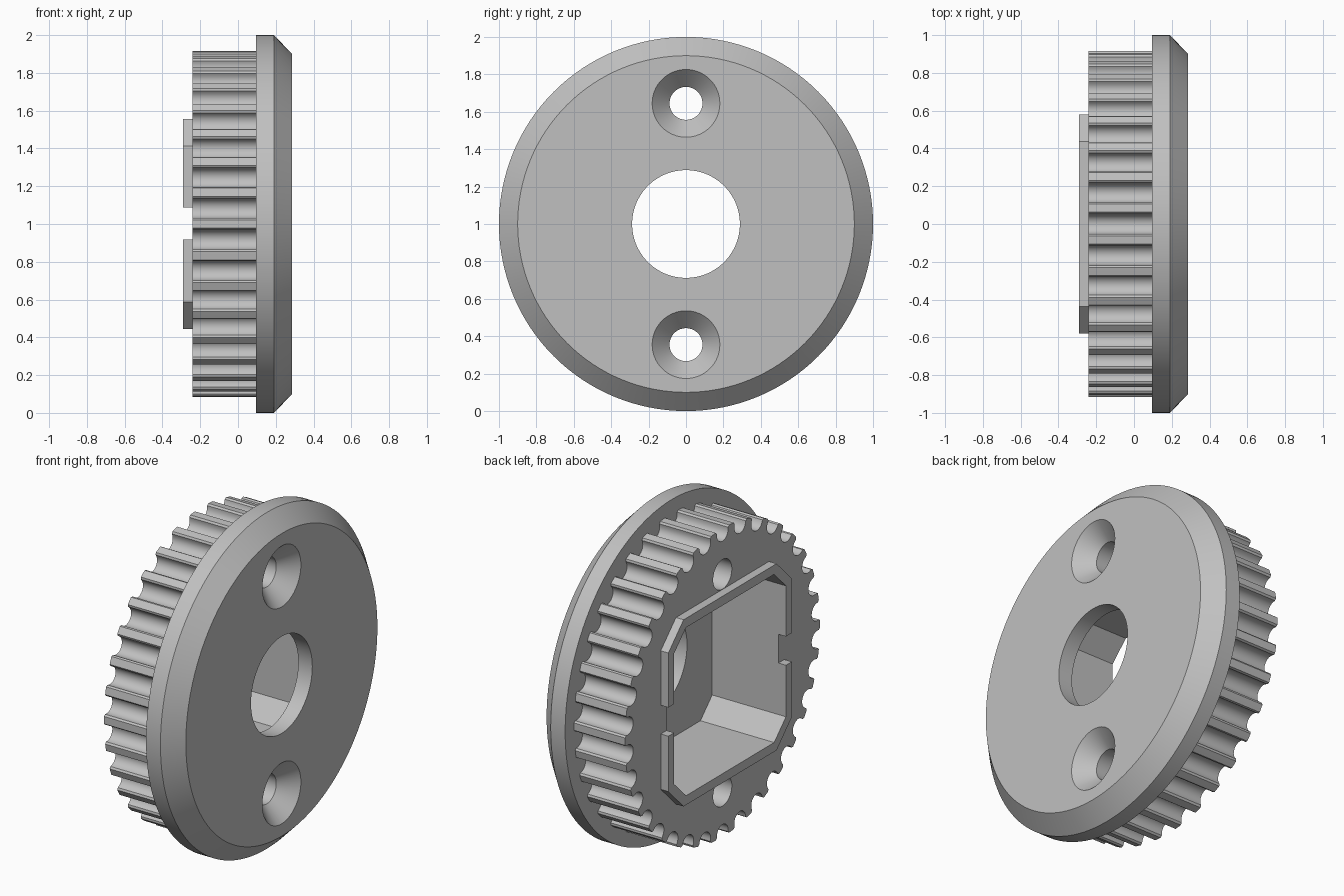
import bpy
import bmesh
from math import sin, cos, pi, radians

cube = bpy.data.objects.get("Cube")
if cube:
    bpy.data.objects.remove(cube, do_unlink=True)

# Sizes along and around the x axis
MID = 1.0
TEETH = 34
TIP_R, GROOVE_R, GROOVE_DEPTH = 0.917, 0.053, 0.075
BACK, GEAR_BACK, GEAR_FRONT, BEVEL, FRONT = -0.29, -0.24, 0.095, 0.19, 0.287
SCREW_Z = 0.645

grey = bpy.data.materials.new("plain_grey")
grey.use_nodes = True
colour = (0.53, 0.53, 0.53, 1)
grey.diffuse_color = colour
grey.node_tree.nodes["Principled BSDF"].inputs["Base Color"].default_value = colour


def loft(name, rings):
    """Closed solid through rings of 3D points, capped at both ends."""
    bm = bmesh.new()
    loops = [[bm.verts.new(p) for p in ring] for ring in rings]
    n = len(loops[0])
    for a, b in zip(loops, loops[1:]):
        for i in range(n):
            j = (i + 1) % n
            bm.faces.new((a[i], a[j], b[j], b[i]))
    bm.faces.new(loops[0])
    bm.faces.new(loops[-1])
    bmesh.ops.recalc_face_normals(bm, faces=bm.faces)
    mesh = bpy.data.meshes.new(name)
    bm.to_mesh(mesh)
    bm.free()
    obj = bpy.data.objects.new(name, mesh)
    bpy.context.collection.objects.link(obj)
    mesh.materials.append(grey)
    return obj


def prism(name, outline, x0, x1):
    return loft(name, [[(x, y, MID + z) for y, z in outline] for x in (x0, x1)])


def lathe(name, profile, z=0.0, sides=64):
    turn = [2 * pi * i / sides for i in range(sides)]
    return loft(name, [[(x, r * cos(a), MID + z + r * sin(a)) for a in turn]
                       for x, r in profile])


def cut(obj, *cutters):
    """Subtract each cutter from the object, then bake the result."""
    bpy.ops.object.select_all(action="DESELECT")
    bpy.context.view_layer.objects.active = obj
    obj.select_set(True)
    for cutter in cutters:
        mod = obj.modifiers.new("cut", "BOOLEAN")
        mod.operation = "DIFFERENCE"
        mod.solver = "EXACT"
        mod.object = cutter
        bpy.ops.object.modifier_apply(modifier=mod.name)
    bpy.ops.object.shade_smooth_by_angle(angle=radians(28))


def clipped_rectangle(hy, hz, c):
    quarter = [(hy, hz - c), (hy - c, hz)]
    half = quarter + [(-y, z) for y, z in reversed(quarter)]
    return half + [(-y, -z) for y, z in half]


def gear_outline():
    """Flat-topped teeth separated by round-bottomed grooves."""
    points = []
    pitch = 2 * pi / TEETH
    centre = TIP_R - GROOVE_DEPTH + GROOVE_R
    lip = 0.012
    for k in range(TEETH):
        a = pi / 2 + k * pitch
        groove = [(TIP_R - 0.002, -GROOVE_R - lip * 0.8), (TIP_R - lip, -GROOVE_R)]
        for i in range(13):
            t = pi * i / 12
            groove.append((centre - GROOVE_R * sin(t), -GROOVE_R * cos(t)))
        groove += [(TIP_R - lip, GROOVE_R), (TIP_R - 0.002, GROOVE_R + lip * 0.8)]
        points += [(r * cos(a) - s * sin(a), r * sin(a) + s * cos(a)) for r, s in groove]
        mid = a + pitch / 2
        points.append((TIP_R * cos(mid), TIP_R * sin(mid)))
    return points


# Cutters: pocket, centre bore, countersunk screw holes, collar notch
wall, corner = 0.055, 0.143
outer = clipped_rectangle(0.58, 0.555, corner)
inner = clipped_rectangle(0.58 - wall, 0.555 - wall, corner - wall * 0.586)
pocket = prism("pocket_cutter", inner, BACK - 0.1, BEVEL + 0.005)
bore = lathe("bore_cutter", [(0, 0.288), (FRONT + 0.1, 0.288)], sides=96)
screws = [lathe("screw_cutter", [(BACK - 0.1, 0.088), (BEVEL, 0.088),
                                 (FRONT, 0.181), (FRONT + 0.05, 0.229)], z)
          for z in (SCREW_Z, -SCREW_Z)]
notch = prism("notch_cutter", [(-1, -0.083), (1, -0.083), (1, 0.088), (-1, 0.088)],
              BACK - 0.1, GEAR_BACK)

# Bevelled flange
flange = lathe("flange", [(GEAR_FRONT, 1), (BEVEL, 1), (FRONT, 0.9)], sides=128)
cut(flange, pocket, bore, *screws)

# Toothed ring
toothed_ring = prism("toothed_ring", gear_outline(), GEAR_BACK, GEAR_FRONT)
cut(toothed_ring, pocket, *screws)

# Raised collar around the pocket, split by a notch on each side
collar = prism("pocket_collar", outer, BACK, GEAR_BACK)
cut(collar, pocket, notch)

for helper in (pocket, bore, notch, *screws):
    bpy.data.objects.remove(helper, do_unlink=True)
